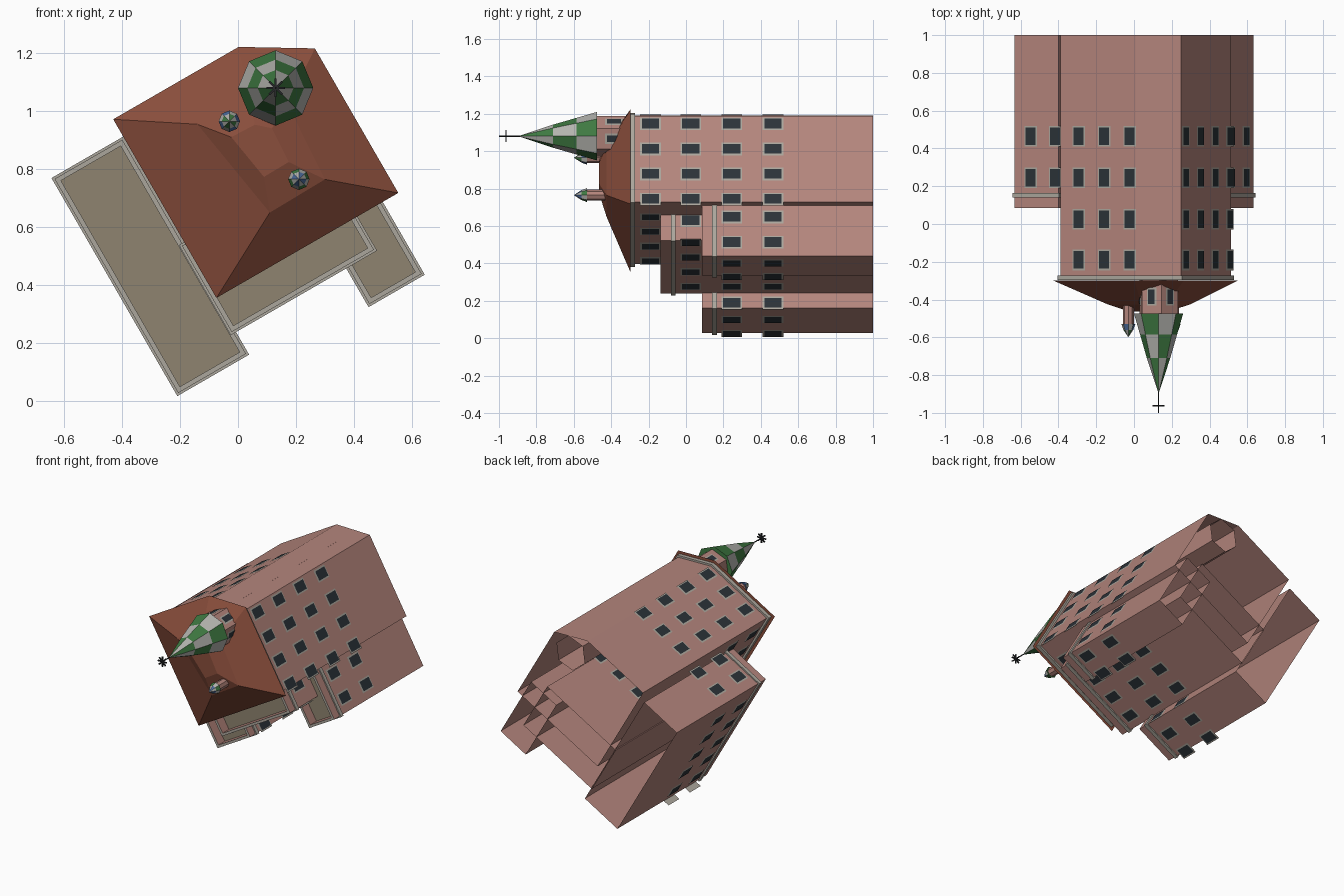
import bpy, bmesh, math
from mathutils import Vector

if "Cube" in bpy.data.objects:
    bpy.data.objects.remove(bpy.data.objects["Cube"])

C30, S30 = math.cos(math.pi / 6), 0.5


def P(u, v, y):
    """Plan coordinates (turned 30 degrees) plus height along -y to world."""
    return Vector((u * C30 - v * S30, y, u * S30 + v * C30))


def mat(name, hexcol):
    m = bpy.data.materials.new(name)
    c = [int(hexcol[i:i + 2], 16) / 255 for i in (0, 2, 4)]
    m.diffuse_color = [((x + .055) / 1.055) ** 2.4 for x in c] + [1]
    m.use_nodes = True
    m.node_tree.nodes["Principled BSDF"].inputs["Base Color"].default_value = m.diffuse_color
    return m


PINK = mat("pink_wall", "B4857C")
ROOF = mat("red_roof", "8A4E3C")
TRIM = mat("stone_trim", "ABA69C")
TAN = mat("flat_roof", "8F8470")
GLASS = mat("dark_glass", "2B3238")
GREEN = mat("green_tile", "3F7A42")
GREY = mat("grey_tile", "B5B5B0")
BLUE = mat("blue_tile", "4C6C9C")
IRON = mat("iron", "26282A")


def finish(name, bm, mats):
    bmesh.ops.recalc_face_normals(bm, faces=bm.faces)
    me = bpy.data.meshes.new(name)
    bm.to_mesh(me)
    bm.free()
    for m in mats:
        me.materials.append(m)
    ob = bpy.data.objects.new(name, me)
    bpy.context.collection.objects.link(ob)
    return ob


def loft(name, rings, mats, pick=lambda band, seg: 0, start=False, end=None):
    """Skin a list of point rings; end = material index of the closing cap."""
    bm = bmesh.new()
    vs = [[bm.verts.new(p) for p in r] for r in rings]
    for b in range(len(vs) - 1):
        n = len(vs[b])
        for i in range(n):
            j = (i + 1) % n
            f = bm.faces.new((vs[b][i], vs[b][j], vs[b + 1][j], vs[b + 1][i]))
            f.material_index = pick(b, i)
    if start:
        bm.faces.new(vs[0])
    if end is not None:
        bm.faces.new(vs[-1]).material_index = end
    return finish(name, bm, mats)


def offset(poly, d):
    """Move every edge of a counter-clockwise plan polygon outwards by d."""
    out, n = [], len(poly)
    for i in range(n):
        a, b, c = (Vector(poly[k % n]) for k in (i - 1, i, i + 1))
        e, f = (b - a).normalized(), (c - b).normalized()
        n1, n2 = Vector((e.y, -e.x)), Vector((f.y, -f.x))
        out.append(b + (n1 + n2) * d / (1 + n1.dot(n2)))
    return out


def plan(poly, d, y):
    return [P(q[0], q[1], y) for q in offset(poly, d)]


def circle(cx, cz, r, y, n=8, rot=0.0):
    return [Vector((cx + r * math.cos(rot + k * math.tau / n), y,
                    cz + r * math.sin(rot + k * math.tau / n))) for k in range(n)]


def trim_band(name, poly, y0, y1, d):
    loft(name, [plan(poly, 0, y0), plan(poly, d, y0),
                plan(poly, d, y1), plan(poly, 0, y1)], [TRIM])


def pane(bm, c, side, out, w, h):
    """Frame quad with a smaller glass quad just in front of it."""
    up = Vector((0, -1, 0))
    for k, (dw, lift) in enumerate(((0, .003), (.009, .006))):
        a, b = side * (w / 2 - dw), up * (h / 2 - dw)
        o = c + out * lift
        f = bm.faces.new([bm.verts.new(p) for p in
                          (o - a - b, o + a - b, o + a + b, o - a + b)])
        f.material_index = k


def windows(name, faces):
    """faces: (axis, sign, wall position, positions along wall, rows)."""
    bm = bmesh.new()
    for axis, s, at, along, rows in faces:
        out = P(s, 0, 0) if axis == 'u' else P(0, s, 0)
        side = P(0, 1, 0) if axis == 'u' else P(1, 0, 0)
        if out.cross(Vector((0, -1, 0))).dot(side) > 0:
            side = -side
        for t in along:
            for y in rows:
                c = P(at, t, y) if axis == 'u' else P(t, at, y)
                pane(bm, c, side, out, .078, .11)
    me = bpy.data.meshes.new(name)
    bm.to_mesh(me)
    bm.free()
    me.materials.append(TRIM)
    me.materials.append(GLASS)
    bpy.context.collection.objects.link(bpy.data.objects.new(name, me))


# Main block with one cut corner
MAIN = [(.143, .375), (.808, .375), (.808, .904), (.604, 1.027), (.143, 1.027)]
loft("main_block", [plan(MAIN, 0, 1), plan(MAIN, 0, -.297)], [PINK], end=0)
trim_band("main_cornice", MAIN, -.297, -.272, .012)

# Bulging hip roof
mid = [(.42, .508), (.642, .512), (.66, .80), (.56, .89), (.356, .897)]
top = [(.5 + (u - .5) * .45, .72 + (v - .72) * .45) for u, v in mid]
loft("main_roof", [plan(MAIN, .03, -.298), [P(*q, -.425) for q in mid],
                   [P(*q, -.464) for q in top]], [ROOF], start=True, end=0)

# Flat roofed wings with parapets
for name, u0, u1, v0, v1, y in (("left_wing", -.165, .105, .127, .98, .085),
                                ("middle_wing", .1, .667, .217, .56, -.135),
                                ("right_wing", .56, .768, .063, .5, .085)):
    box = [(u0, v0), (u1, v0), (u1, v1), (u0, v1)]
    loft(name, [plan(box, 0, 1), plan(box, 0, y), plan(box, -.016, y),
                plan(box, -.016, y + .065)], [PINK, TRIM, TAN],
         lambda b, i: int(b == 1), end=2)
    trim_band(name + "_cornice", box, y + .055, y + .08, .008)

# Windows
R = [-.19, .025, .245, .465]
us = [.183, .34, .497, .652]
windows("main_windows", [
    ('u', 1, .808, [.39, .545, .70, .855], R),
    ('v', 1, 1.027, [.257, .413, .569], R),
    ('v', -1, .375, us, R[:1]),
    ('u', -1, .143, [.46, .615, .77, .925], R[:2])])
windows("left_wing_windows", [
    ('v', -1, .127, [-.165, -.015], R[2:]),
    ('v', 1, .98, [-.064, .087], R[2:]),
    ('u', 1, .105, [.155], R[2:]),
    ('u', -1, -.165, [.2, .355, .51, .665, .82], R[2:])])
windows("middle_wing_windows", [
    ('v', -1, .217, us, R[1:]),
    ('v', 1, .56, us, R[2:]),
    ('u', 1, .667, [.34], R[1:2]),
    ('u', -1, .1, [.29], R[1:2])])
windows("right_wing_windows", [
    ('v', -1, .063, [.70, .555], R[2:]),
    ('u', 1, .768, [.147, .303], R[2:]),
    ('u', -1, .56, [.147], R[2:])])

# Corner tower: six sided shaft with windows
TX, TZ = .13, 1.08
rot = math.radians(22)
loft("tower_shaft", [circle(TX, TZ, .11, y, 6, rot) for y in (1, -.478)], [PINK], end=0)
bm = bmesh.new()
for k in range(6):
    a = rot + (k + .5) * math.tau / 6
    out = Vector((math.cos(a), 0, math.sin(a)))
    side = Vector((math.sin(a), 0, -math.cos(a)))
    pane(bm, Vector((TX, -.385, TZ)) + out * .0953, side, out, .055, .095)
me = bpy.data.meshes.new("tower_windows")
bm.to_mesh(me)
bm.free()
me.materials.append(TRIM)
me.materials.append(GLASS)
bpy.context.collection.objects.link(bpy.data.objects.new("tower_windows", me))

# Tower spire in checkered tiles
loft("tower_spire", [circle(TX, TZ, r, y) for y, r in
                     ((-.475, .13), (-.585, .098), (-.71, .062), (-.892, .002))],
     [GREEN, GREY], lambda b, i: (b + i) % 2, start=True, end=0)

# Finial rod and star of bars
loft("finial_rod", [circle(TX, TZ, .0035, y, 6) for y in (-.88, -1.0)], [IRON], end=0)
for k in range(4):
    a = k * math.pi / 4
    d = Vector((math.cos(a), 0, math.sin(a)))
    s = Vector((-d.z, 0, d.x)) * .0035
    h = Vector((0, .0035, 0))
    c = Vector((TX, -.962, TZ))
    loft("finial_bar", [[c + d * e + q for q in (s + h, s - h, -s - h, -s + h)]
                        for e in (-.032, .032)], [IRON], start=True, end=0)

# Two small roof turrets with tiled caps
for name, x, z, tiles in (("upper_turret", -.03, .965, [BLUE, GREY, GREEN]),
                          ("lower_turret", .21, .765, [GREEN, GREY, BLUE])):
    loft(name, [circle(x, z, .029, y) for y in (-.38, -.53)], [PINK], end=0)
    loft(name + "_cap", [circle(x, z, r, y) for y, r in
                         ((-.53, .037), (-.56, .026), (-.598, .001))],
         tiles, lambda b, i: 1 if (b + i) % 2 else (2 if b else 0), start=True, end=0)
